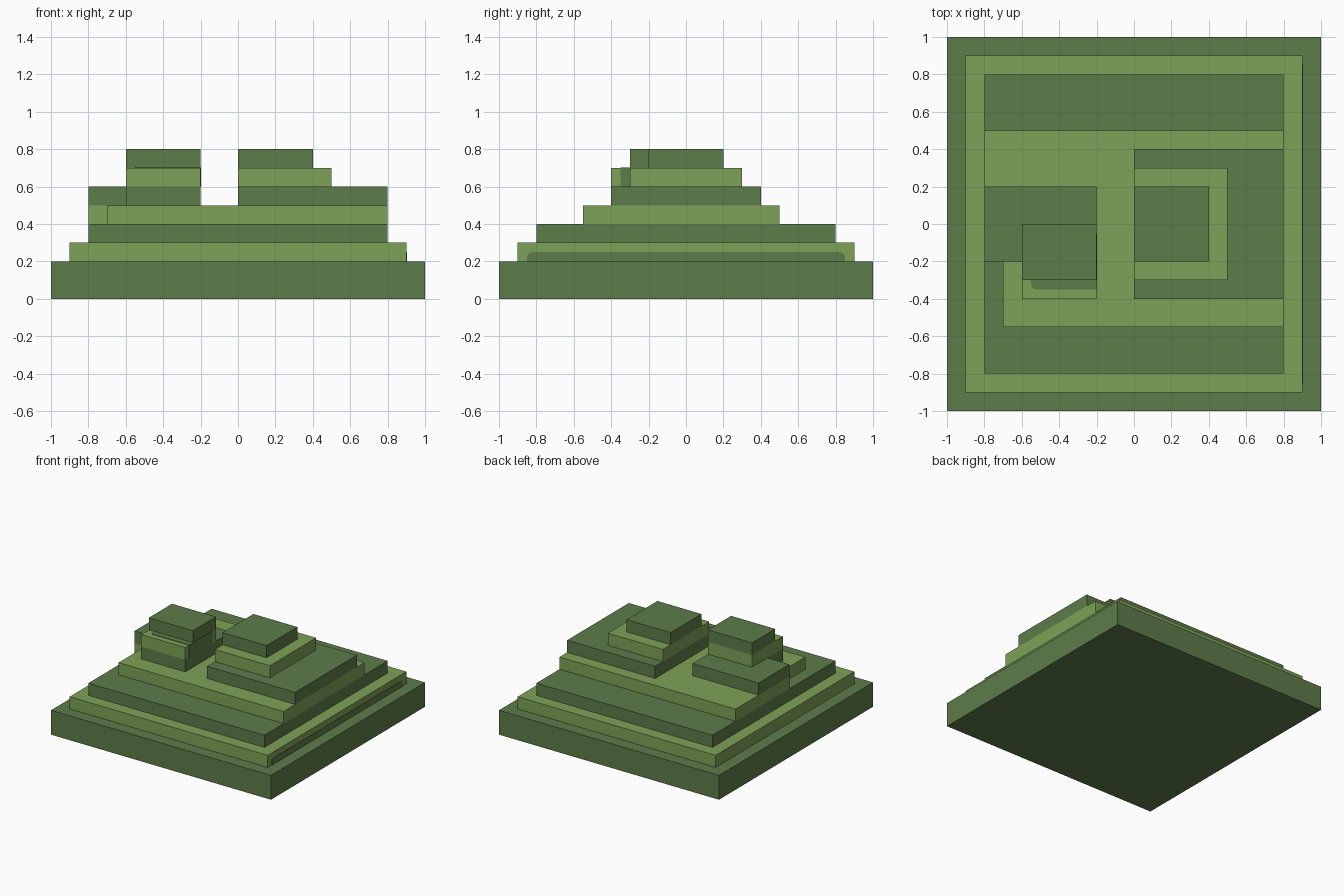
import bpy, bmesh

cube = bpy.data.objects.get("Cube")
if cube:
    bpy.data.objects.remove(cube, do_unlink=True)


def material(name, rgb):
    m = bpy.data.materials.new(name)
    m.use_nodes = True
    m.diffuse_color = (*rgb, 1)
    m.node_tree.nodes["Principled BSDF"].inputs["Base Color"].default_value = (*rgb, 1)
    return m


DARK = material("dark_green", (0.112, 0.202, 0.069))
LIGHT = material("light_green", (0.209, 0.361, 0.098))


def prism(name, outline, z0, z1, mat, rounded=None, radius=0.03):
    """Extrude a counter-clockwise xy outline; round the edges picked by a rule."""
    bm = bmesh.new()
    face = bm.faces.new([bm.verts.new((x, y, z0)) for x, y in outline])
    top = bmesh.ops.extrude_face_region(bm, geom=[face], use_keep_orig=True)["geom"]
    for v in top:
        if isinstance(v, bmesh.types.BMVert):
            v.co.z = z1
    bmesh.ops.recalc_face_normals(bm, faces=bm.faces)
    if rounded:
        edges = [e for e in bm.edges if rounded(e.verts[0].co, e.verts[1].co)]
        bmesh.ops.bevel(bm, geom=edges, offset=radius, segments=5,
                        profile=0.5, affect='EDGES')
    mesh = bpy.data.meshes.new(name)
    bm.to_mesh(mesh)
    bm.free()
    mesh.materials.append(mat)
    ob = bpy.data.objects.new(name, mesh)
    bpy.context.collection.objects.link(ob)
    return ob


def rect(x0, x1, y0, y1):
    return [(x0, y0), (x1, y0), (x1, y1), (x0, y1)]


# Broad stepped base
prism("base_slab", rect(-1, 1, -1, 1), 0, 0.2, DARK)
prism("second_step", rect(-0.9, 0.9, -0.9, 0.9), 0.2, 0.3, LIGHT)
prism("third_step", rect(-0.8, 0.8, -0.8, 0.8), 0.3, 0.4, DARK)

# Upper terrace with a notched front corner
prism("terrace", [(-0.7, -0.55), (0.8, -0.55), (0.8, 0.5), (-0.8, 0.5),
                  (-0.8, -0.2), (-0.7, -0.2)], 0.4, 0.5, LIGHT)

# Stepped mound on the +x side
prism("mound_bottom", rect(0, 0.8, -0.4, 0.4), 0.5, 0.6, DARK)
prism("mound_middle", rect(0, 0.5, -0.3, 0.3), 0.6, 0.7, LIGHT)
prism("mound_top", rect(0, 0.4, -0.2, 0.2), 0.7, 0.8, DARK)

# Tower on the -x side
prism("tower_bottom", [(-0.6, -0.4), (-0.2, -0.4), (-0.2, 0.2), (-0.8, 0.2),
                       (-0.8, -0.2), (-0.6, -0.2)], 0.5, 0.6, DARK)
prism("tower_middle", rect(-0.6, -0.2, -0.4, 0), 0.6, 0.7, LIGHT)
prism("tower_top", rect(-0.6, -0.2, -0.3, 0), 0.7, 0.8, DARK)

# Thin dark patches with rounded corners
T = 0.003
prism("step_side_patch", rect(0.9, 0.9 + T, -0.85, 0.85), 0.2, 0.25, DARK,
      lambda a, b: abs(a.x - b.x) > T / 2 and abs(a.y - b.y) < 1e-4
      and abs(a.z - b.z) < 1e-4 and a.z > 0.24)
prism("tower_ledge_patch", rect(-0.55, -0.2, -0.35, -0.28), 0.7, 0.7 + T, DARK,
      lambda a, b: abs(a.z - b.z) > T / 2 and a.x < -0.5 and a.y < -0.3)
prism("tower_side_patch", rect(-0.2, -0.2 + T, -0.35, -0.05), 0.6, 0.7 + T, DARK)
